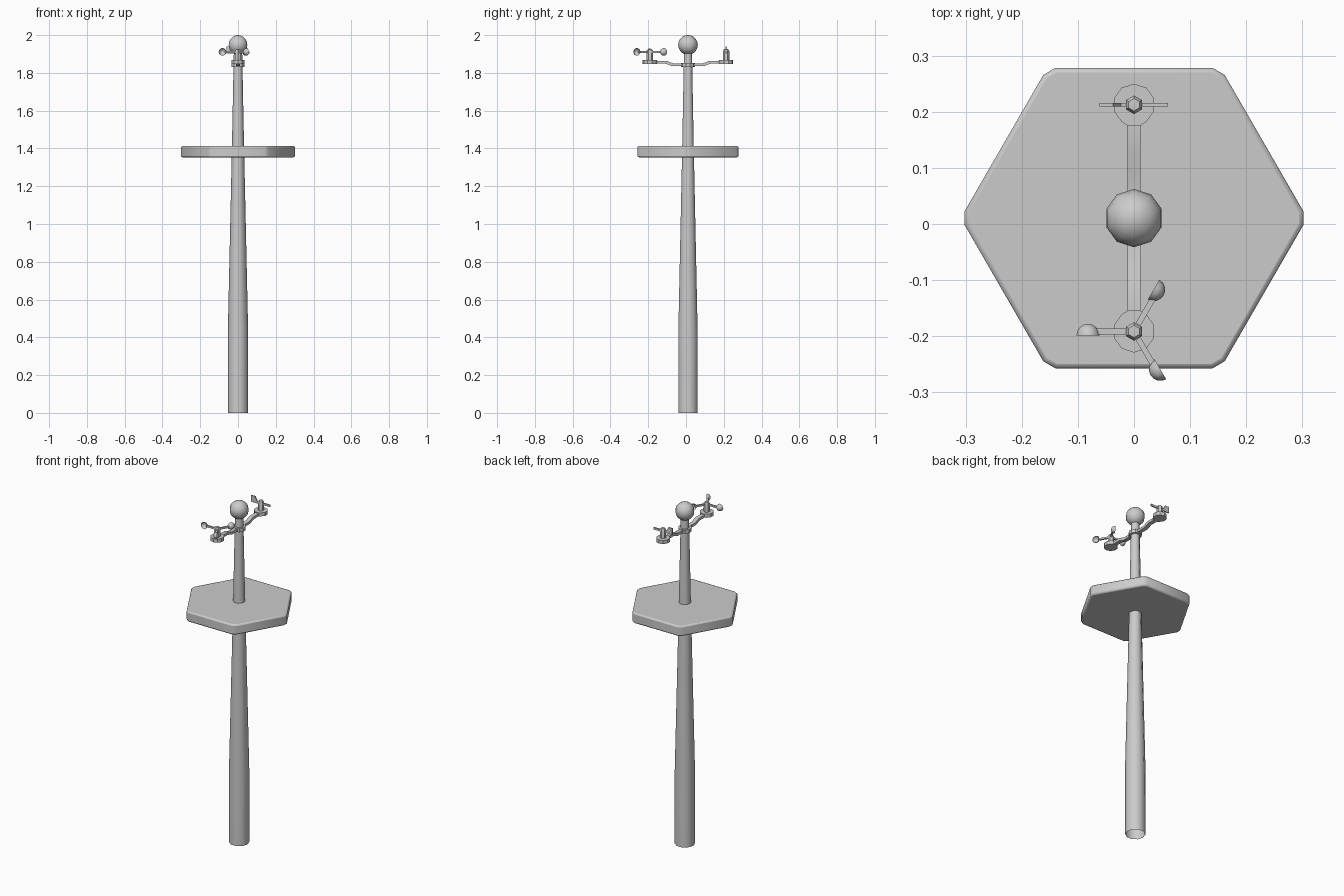
import bpy, bmesh, math
from mathutils import Matrix, Vector

if "Cube" in bpy.data.objects:
    bpy.data.objects.remove(bpy.data.objects["Cube"])

CY = 0.0105          # pole axis in y
ARM = 0.202          # instrument distance from the pole


def make(name, bm, loc=(0, 0, 0), rot=0, smooth=35):
    bmesh.ops.remove_doubles(bm, verts=bm.verts, dist=1e-6)
    bmesh.ops.recalc_face_normals(bm, faces=bm.faces)
    me = bpy.data.meshes.new(name)
    bm.to_mesh(me)
    bm.free()
    ob = bpy.data.objects.new(name, me)
    bpy.context.collection.objects.link(ob)
    ob.location = loc
    ob.rotation_euler.z = rot
    bpy.ops.object.select_all(action='DESELECT')
    ob.select_set(True)
    bpy.context.view_layer.objects.active = ob
    bpy.ops.object.shade_smooth_by_angle(angle=math.radians(smooth))
    return ob


def lathe(profile, sides, start=0.0):
    bm = bmesh.new()
    rings = [[bm.verts.new((r * math.cos(start + 2 * math.pi * i / sides),
                            r * math.sin(start + 2 * math.pi * i / sides), z))
              for i in range(sides)] if r > 0 else [bm.verts.new((0, 0, z))]
             for r, z in profile]
    for a, b in zip(rings, rings[1:]):
        for i in range(sides):
            j = (i + 1) % sides
            quad = [a[i % len(a)], a[j % len(a)], b[j % len(b)], b[i % len(b)]]
            bm.faces.new(list(dict.fromkeys(quad)))
    return bm


def prism(points, vec, bm=None):
    bm = bm or bmesh.new()
    f = bm.faces.new([bm.verts.new(p) for p in points])
    new = bmesh.ops.extrude_face_region(bm, geom=[f], use_keep_orig=True)['geom']
    bmesh.ops.translate(bm, vec=vec, verts=[v for v in new if isinstance(v, bmesh.types.BMVert)])
    return bm


# pole, open at the bottom
make("pole", lathe([(.054, 0), (.054, .42), (.0325, 1.39), (.022, 1.92)], 10), (0, CY, 0), smooth=50)

# ball on top of the pole
bm = bmesh.new()
bmesh.ops.create_uvsphere(bm, u_segments=10, v_segments=10, radius=.052)
make("top_ball", bm, (0, CY, 1.948), smooth=60)

# hexagonal panel with cut corners and softened edges
pts = []
for k in range(6):
    c, p, n = [Vector((math.cos(a), math.sin(a), 0)) * .309
               for a in (math.pi / 3 * (k + d) for d in (0, -1, 1))]
    pts += [c + (p - c).normalized() * .0143, c + (n - c).normalized() * .0143]
panel = make("hexagonal_panel", prism([p + Vector((0, 0, 1.353)) for p in pts], (0, 0, .06)), (0, CY, 0))
bev = panel.modifiers.new("soft_edges", 'BEVEL')
bev.width = .008
bev.segments = 2
bev.limit_method = 'ANGLE'
bev.angle_limit = math.radians(70)

# collar that holds the crossarm
make("arm_collar", lathe([(0, 1.831), (.036, 1.831), (.036, 1.853), (0, 1.853)], 10, math.pi / 10), (0, CY, 0))

# crossarm halves: stepped bar ending in a ten-sided pad
for name, rot in (("rear", 0), ("front", math.pi)):
    bar = [(0, 1.836), (.085, 1.836), (.12, 1.849), (.172, 1.849),
           (.172, 1.864), (.115, 1.864), (.08, 1.851), (0, 1.851)]
    make(name + "_arm", prism([(-.0118, y, z) for y, z in bar], (.0236, 0, 0)), (0, CY, 0), rot)
    pad = [(.0375 * math.cos(math.radians(a)), ARM + .0375 * math.sin(math.radians(a)), 1.848)
           for a in range(-54, 235, 36)]
    pad += [(-.0118, ARM - .037, 1.848), (.0118, ARM - .037, 1.848)]
    make(name + "_pad", prism(pad, (0, 0, .021)), (0, CY, 0), rot)
    y = CY + (ARM if rot == 0 else -ARM)
    make(name + "_post", lathe([(.0165, 1.86), (.0165, 1.917), (.011, 1.925), (0, 1.926)], 6, math.pi / 6), (0, y, 0))

# wind vane: thin rod with a slanted tail fin
vane = [(.061, 1.902), (.061, 1.914), (-.023, 1.914), (-.037, 1.939),
        (-.0615, 1.939), (-.0615, 1.902)]
make("wind_vane", prism([(x, -.0035, z) for x, z in vane], (0, .007, 0)), (0, CY + ARM, 0))

# three rotor arms with open half-round cups
for k in range(3):
    rot = math.pi + k * math.tau / 3
    bm = bmesh.new()
    bmesh.ops.create_cube(bm, size=1, matrix=Matrix.Translation((.035, 0, 1.911)) @ Matrix.Diagonal((.07, .01, .01, 1)))
    make("rotor_arm_%d" % (k + 1), bm, (0, CY - ARM, 0), rot)
    steps = [math.radians(a) for a in (0, 22.5, 45, 67.5)]
    cup = lathe([(.0205 * math.cos(a), .0205 * math.sin(a)) for a in steps] + [(0, .0205)], 10)
    bmesh.ops.transform(cup, verts=cup.verts, matrix=Matrix.Translation((.082, .007, 1.911)) @ Matrix.Rotation(math.pi / 2, 4, 'X'))
    make("rotor_cup_%d" % (k + 1), cup, (0, CY - ARM, 0), rot, 60)
